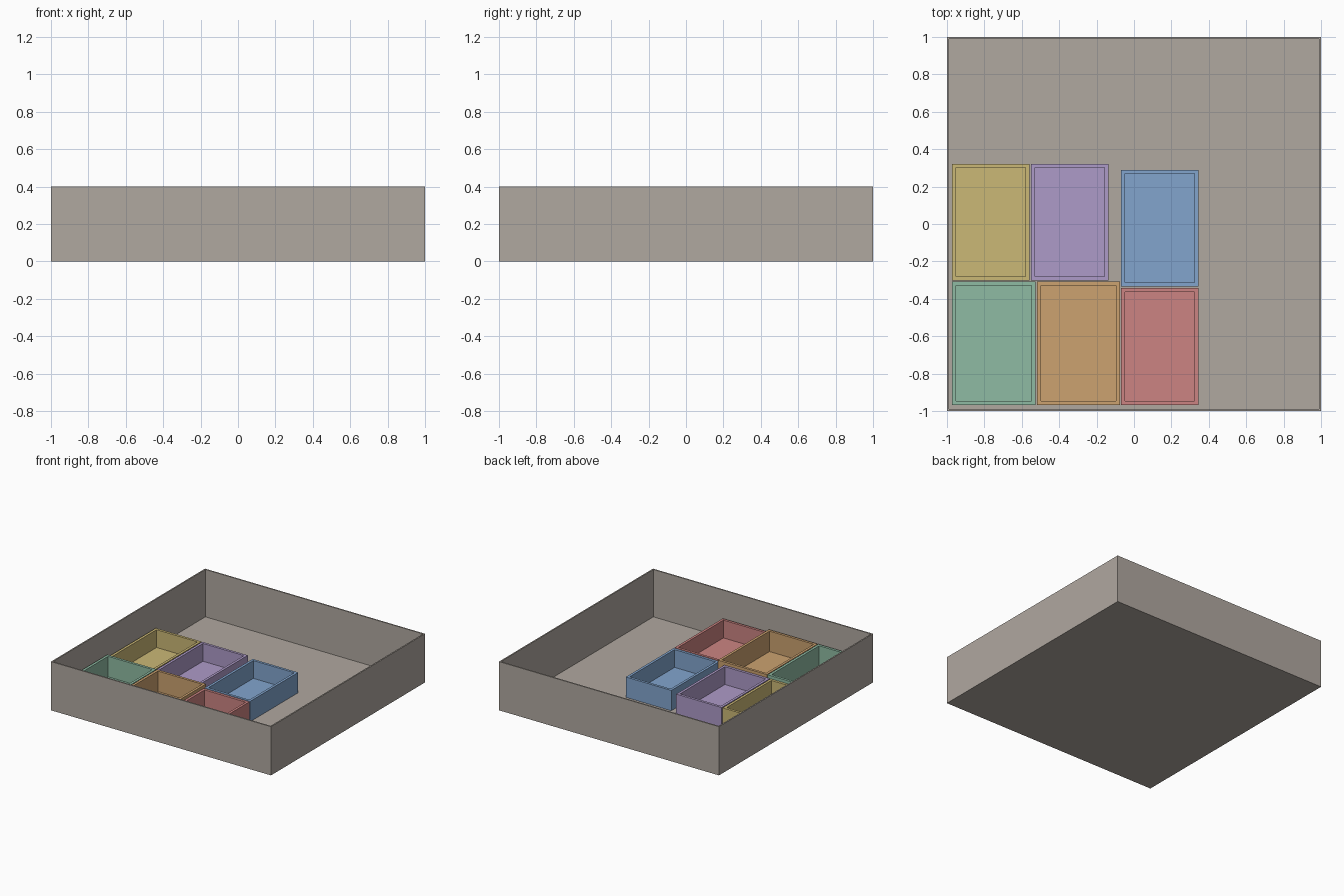
import bpy
import bmesh
from mathutils import Vector

default = bpy.data.objects.get("Cube")
if default:
    bpy.data.objects.remove(default, do_unlink=True)


def linear(c):
    c /= 255
    return c / 12.92 if c <= 0.04045 else ((c + 0.055) / 1.055) ** 2.4


def make_material(name, rgb):
    colour = [linear(c) for c in rgb] + [1.0]
    mat = bpy.data.materials.new(name)
    mat.use_nodes = True
    mat.diffuse_color = colour
    mat.node_tree.nodes["Principled BSDF"].inputs["Base Color"].default_value = colour
    return mat


def open_box(name, low, high, wall, base, mat):
    """Solid block whose top is inset and pushed down to leave walls and a floor."""
    low, high = Vector(low), Vector(high)
    bm = bmesh.new()
    bmesh.ops.create_cube(bm, size=1)
    for v in bm.verts:
        v.co = (low + high) / 2 + v.co * (high - low)
    top = max(bm.faces, key=lambda f: f.calc_center_median().z)
    bmesh.ops.inset_region(bm, faces=[top], thickness=wall, use_even_offset=True)
    # Extrude the inset face down to form the cavity
    result = bmesh.ops.extrude_discrete_faces(bm, faces=[top])
    for v in result["faces"][0].verts:
        v.co.z = low.z + base
    bmesh.ops.recalc_face_normals(bm, faces=bm.faces)
    mesh = bpy.data.meshes.new(name)
    bm.to_mesh(mesh)
    bm.free()
    mesh.materials.append(mat)
    obj = bpy.data.objects.new(name, mesh)
    bpy.context.collection.objects.link(obj)
    return obj


# Drawer tray
FLOOR = 0.011
open_box("drawer_tray", (-1, -1, 0), (1, 1, 0.4), 0.011, FLOOR,
         make_material("warm grey", (176, 168, 160)))

# Organiser bins: colour, RGB, x range, y range, rim height
bins = [
    ("yellow", (203, 184, 118), (-0.972, -0.558), (-0.302, 0.322), 0.178),
    ("purple", (174, 155, 200), (-0.55, -0.136), (-0.302, 0.322), 0.178),
    ("blue", (130, 165, 206), (-0.07, 0.344), (-0.334, 0.29), 0.178),
    ("green", (143, 187, 163), (-0.972, -0.526), (-0.968, -0.308), 0.2),
    ("orange", (204, 162, 112), (-0.519, -0.075), (-0.968, -0.308), 0.2),
    ("red", (204, 132, 130), (-0.07, 0.344), (-0.968, -0.342), 0.178),
]
for colour, rgb, (x0, x1), (y0, y1), rim in bins:
    open_box(colour + "_bin", (x0, y0, FLOOR), (x1, y1, rim), 0.021, 0.021,
             make_material("soft " + colour, rgb))
